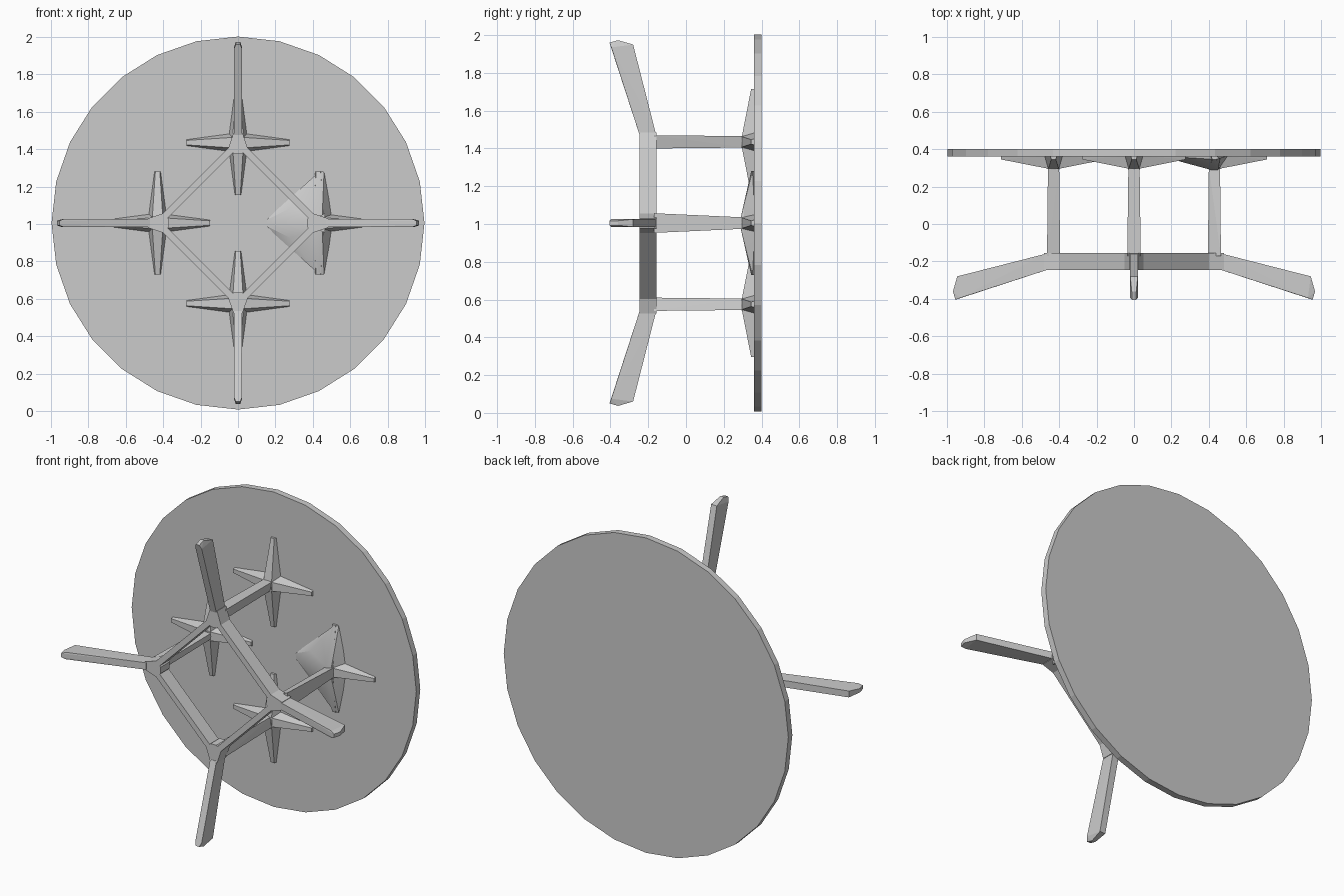
import bpy, bmesh, math
from mathutils import Vector

cube = bpy.data.objects.get("Cube")
if cube:
    bpy.data.objects.remove(cube, do_unlink=True)

mat = bpy.data.materials.new("plain_grey")
mat.use_nodes = True
GREY = (0.6, 0.6, 0.6, 1)
mat.diffuse_color = GREY
mat.node_tree.nodes["Principled BSDF"].inputs["Base Color"].default_value = GREY

CZ = 1.005      # height of the table axis
FACE = 0.362    # underside of the table top
HUB = 0.43      # distance of each post from the axis


def hull(name, points, angle=0.0):
    """Convex part from (radial, tangential, y) points, turned about the axis."""
    c, s = math.cos(angle), math.sin(angle)
    bm = bmesh.new()
    for r, t, y in points:
        bm.verts.new((r * c - t * s, y, CZ + r * s + t * c))
    bmesh.ops.convex_hull(bm, input=bm.verts)
    bmesh.ops.dissolve_limit(bm, angle_limit=0.01, verts=bm.verts, edges=bm.edges)
    bmesh.ops.recalc_face_normals(bm, faces=bm.faces)
    mesh = bpy.data.meshes.new(name)
    bm.to_mesh(mesh)
    bm.free()
    mesh.materials.append(mat)
    obj = bpy.data.objects.new(name, mesh)
    bpy.context.collection.objects.link(obj)
    return obj


def mirrored(points):
    return [(r, s * t, y) for r, t, y in points for s in (1, -1)]


def brace(name, angle, direction, length):
    """Tapered foot of a post, running along the table top."""
    d = Vector((math.cos(direction), math.sin(direction)))
    n = Vector((-d.y, d.x))
    pts = []
    for along, low, high, y in ((0, 0.055, 0.03, 0.29), (length, 0.018, 0.012, 0.345)):
        for s in (1, -1):
            for half, depth in ((low, FACE + 0.005), (high, y)):
                p = d * along + n * half * s
                pts.append((HUB + p.x, p.y, depth))
    hull(name, pts, angle)


# Round table top
SIDES = 28
hull("table_top", [(math.cos(a) * 0.997, math.sin(a) * 0.997, y)
                   for a in (math.tau * i / SIDES for i in range(SIDES))
                   for y in (0.36, 0.4)])

for i, side in enumerate(("left", "upper", "right", "lower")):
    ang = i * math.pi / 2
    wide = 0.052 if side == "left" else 0.036

    # Post between the frame and the table top
    hull(side + "_post", mirrored([(0.395, 0.02, -0.17), (0.465, wide, -0.17),
                                   (0.40, 0.018, 0.31), (0.46, 0.03, 0.31)]), ang)

    # Corner block of the frame
    hull(side + "_corner", mirrored([(r, t, y) for y in (-0.245, -0.155)
                                     for r, t in ((0.48, 0.025), (0.40, 0.052), (0.37, 0.02))]), ang)

    # Splayed leg with a bevelled tip
    hull(side + "_leg", mirrored([(0.47, 0.022, -0.247), (0.475, 0.022, -0.16),
                                  (0.945, 0.02, -0.28), (0.968, 0.012, -0.36),
                                  (0.955, 0.012, -0.405), (0.93, 0.022, -0.395)]), ang)

    # Frame bar to the next corner
    hull(side + "_frame_bar", mirrored([(r, t, y) for y, r in
                                        ((-0.245, 0.285), (-0.245, 0.32),
                                         (-0.155, 0.285), (-0.155, 0.32))
                                        for t in (0.25,)]), ang + math.pi / 4)

    # Star-shaped foot
    brace(side + "_outer_brace", ang, 0, 0.28)
    if side != "left":
        brace(side + "_inner_brace", ang, math.pi, 0.28)
    for s in (1, -1):
        brace(side + "_side_brace", ang, s * math.pi / 2, 0.275)

# Broad webbed foot replacing one inner brace
web = hull("left_web", mirrored([(0.14, 0.01, FACE + 0.002), (0.435, 0.275, FACE + 0.002),
                                 (0.46, 0.275, 0.352), (0.435, 0.275, 0.345),
                                 (0.5, 0.05, FACE + 0.002), (0.41, 0.03, 0.29),
                                 (0.45, 0.03, 0.29), (0.28, 0.08, 0.325)]))
bpy.context.view_layer.objects.active = web
web.select_set(True)
bpy.ops.object.shade_smooth_by_angle(angle=math.radians(25))
